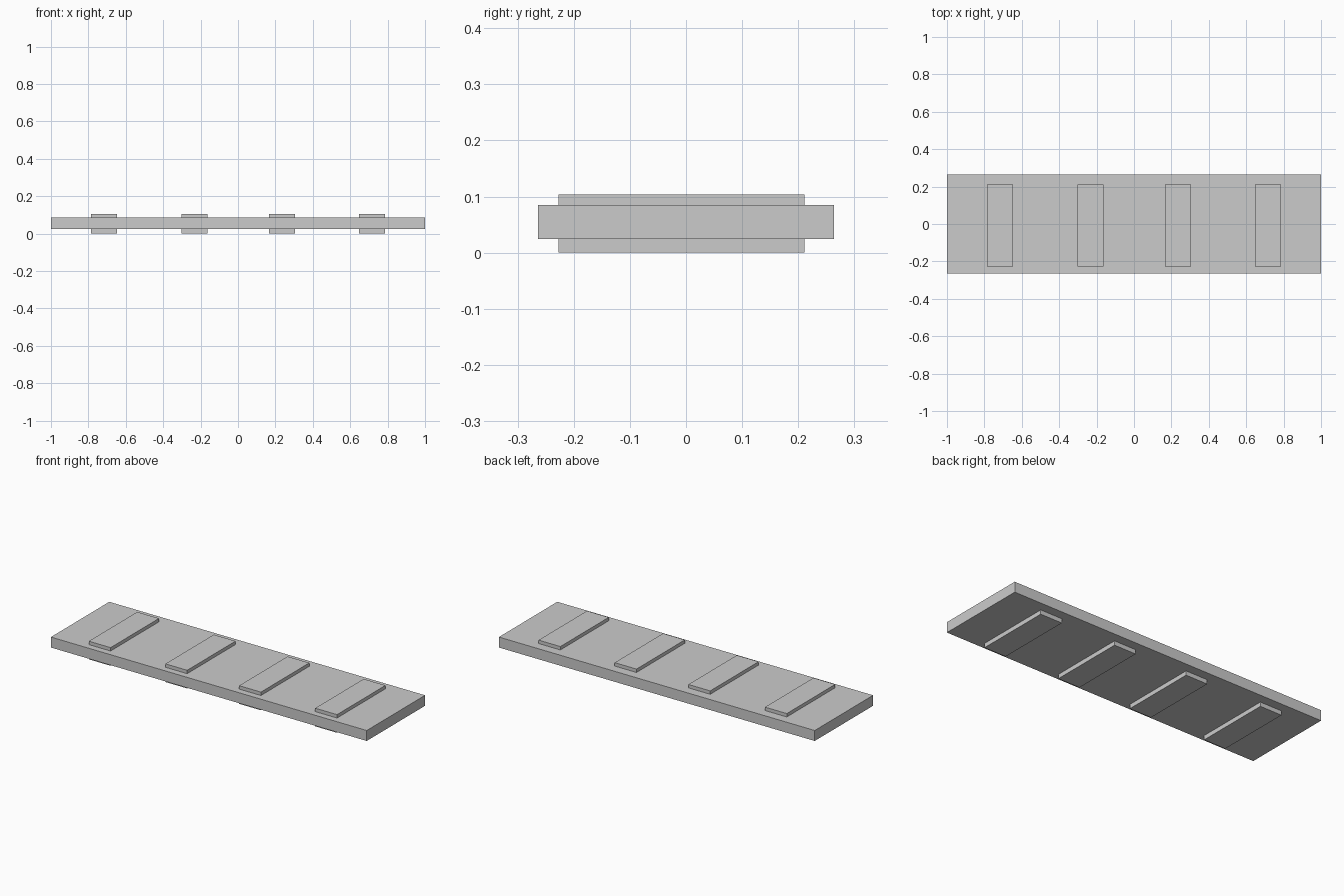
import bpy

if "Cube" in bpy.data.objects:
    bpy.data.objects.remove(bpy.data.objects["Cube"])


def box(name, x, y, z):
    """Box from (min, max) ranges on each axis."""
    bpy.ops.mesh.primitive_cube_add(size=1, location=[sum(r) / 2 for r in (x, y, z)])
    ob = bpy.context.object
    ob.name = name
    ob.scale = [r[1] - r[0] for r in (x, y, z)]
    bpy.ops.object.transform_apply(location=False, rotation=False, scale=True)
    return ob


# Long flat board
box("board", (-1, 1), (-0.264, 0.264), (0.0245, 0.0845))

# Cross slats passing through the board, proud on both faces
for i, cx in enumerate((-0.717, -0.232, 0.235, 0.717)):
    box(f"cross_slat_{i + 1}", (cx - 0.069, cx + 0.069), (-0.227, 0.211), (0, 0.104))
